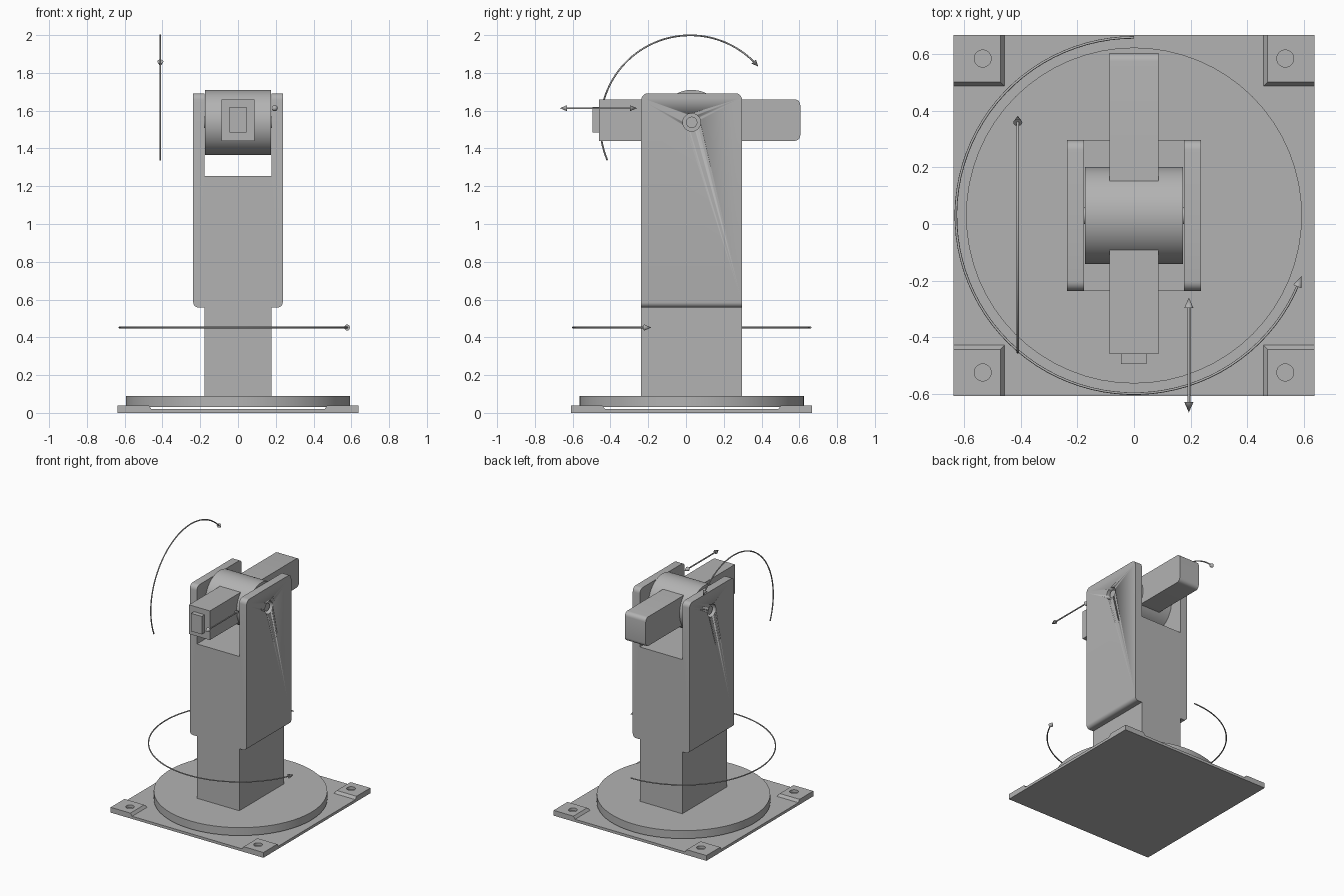
import bpy, bmesh, math
from mathutils import Vector

if "Cube" in bpy.data.objects:
    bpy.data.objects.remove(bpy.data.objects["Cube"])

CY = 0.03           # shared centre line in y
PIVOT_Z = 1.538     # height of the tilting axis

grey = bpy.data.materials.new("light_grey")
grey.diffuse_color = (0.45, 0.45, 0.45, 1)
grey.use_nodes = True
grey.node_tree.nodes["Principled BSDF"].inputs["Base Color"].default_value = grey.diffuse_color


def finish(name, bm, smooth=True):
    bmesh.ops.recalc_face_normals(bm, faces=bm.faces[:])
    me = bpy.data.meshes.new(name)
    bm.to_mesh(me)
    bm.free()
    ob = bpy.data.objects.new(name, me)
    bpy.context.collection.objects.link(ob)
    me.materials.append(grey)
    if smooth:
        bpy.ops.object.select_all(action='DESELECT')
        ob.select_set(True)
        bpy.context.view_layer.objects.active = ob
        bpy.ops.object.shade_smooth_by_angle(angle=math.radians(30))
    return ob


def round_edges(bm, rule, radius):
    edges = [e for e in bm.edges if rule(e.verts[0].co, e.verts[1].co)]
    bmesh.ops.bevel(bm, geom=edges, offset=radius, segments=5, profile=0.5, affect='EDGES')


def box_bm(x0, x1, y0, y1, z0, z1):
    bm = bmesh.new()
    bmesh.ops.create_cube(bm, size=1)
    for v in bm.verts:
        v.co = (x1 if v.co.x > 0 else x0, y1 if v.co.y > 0 else y0, z1 if v.co.z > 0 else z0)
    return bm


def rod(name, a, b, r1, r2=None, seg=48):
    """Cylinder or cone from point a to point b."""
    a, b = Vector(a), Vector(b)
    bm = bmesh.new()
    bmesh.ops.create_cone(bm, cap_ends=True, segments=seg, radius1=r1,
                          radius2=r1 if r2 is None else r2, depth=(b - a).length)
    bm.transform((b - a).to_track_quat('Z', 'Y').to_matrix().to_4x4())
    bmesh.ops.translate(bm, verts=bm.verts[:], vec=(a + b) / 2)
    return finish(name, bm)


def cut(ob, cutter):
    cutter.hide_render = True
    cutter.hide_set(True)
    m = ob.modifiers.new("cut", 'BOOLEAN')
    m.operation = 'DIFFERENCE'
    m.solver = 'EXACT'
    m.object = cutter


def arc_tube(name, point, a0, a1, r=0.0045, steps=48):
    """Swept tube along point(angle)."""
    cu = bpy.data.curves.new(name, 'CURVE')
    cu.dimensions = '3D'
    cu.bevel_depth = r
    cu.bevel_resolution = 2
    cu.use_fill_caps = True
    sp = cu.splines.new('POLY')
    sp.points.add(steps)
    for i, p in enumerate(sp.points):
        p.co = (*point(math.radians(a0 + (a1 - a0) * i / steps)), 1)
    ob = bpy.data.objects.new(name, cu)
    bpy.context.collection.objects.link(ob)
    cu.materials.append(grey)


# Base plate with four chamfered, drilled corner pads
finish("base_plate", box_bm(-0.638, 0.638, CY - 0.638, CY + 0.638, 0, 0.02), False)
for sx in (-1, 1):
    for sy in (-1, 1):
        bm = box_bm(0.455, 0.638, 0.455, 0.638, 0.015, 0.04)
        for v in bm.verts:
            if v.co.z > 0.03:
                v.co.x = max(v.co.x, 0.473)
                v.co.y = max(v.co.y, 0.473)
            v.co.x *= sx
            v.co.y = v.co.y * sy + CY
        pad = finish("corner_pad", bm, False)
        hx, hy = sx * 0.535, CY + sy * 0.555
        cut(pad, rod("pad_hole_cutter", (hx, hy, 0), (hx, hy, 0.06), 0.03, seg=32))

# Turntable disc
rod("turntable", (0, CY, 0.03), (0, CY, 0.09), 0.594, seg=64)

# Column and fork in one profile, extruded front to back
half = [(0.177, 0.08), (0.177, 0.558), (0.237, 0.558), (0.237, 1.692), (0.177, 1.692), (0.177, 1.255)]
outline = half + [(-x, z) for x, z in reversed(half)]
bm = bmesh.new()
face = bm.faces.new([bm.verts.new((x, CY - 0.267, z)) for x, z in outline])
ext = bmesh.ops.extrude_face_region(bm, geom=[face])
bmesh.ops.translate(bm, verts=[g for g in ext["geom"] if isinstance(g, bmesh.types.BMVert)],
                    vec=(0, 0.534, 0))
bmesh.ops.recalc_face_normals(bm, faces=bm.faces[:])
round_edges(bm, lambda a, b: abs(a.z - 1.692) < 1e-4 and abs(b.z - 1.692) < 1e-4
            and abs(a.y - b.y) < 1e-4, 0.035)
round_edges(bm, lambda a, b: abs(a.z - 0.558) < 1e-4 and abs(b.z - 0.558) < 1e-4
            and abs(a.x) > 0.23 and abs(b.x) > 0.23, 0.028)
fork = finish("column_fork", bm)
cut(fork, rod("pivot_hole_cutter", (-0.3, CY, PIVOT_Z), (0.3, CY, PIVOT_Z), 0.047))

# Tilting drum on its pivot pin
rod("drum", (-0.174, CY, PIVOT_Z), (0.174, CY, PIVOT_Z), 0.172, seg=64)
rod("pivot_pin", (-0.222, CY, PIVOT_Z), (0.222, CY, PIVOT_Z), 0.03)

# Rear arm with rounded end, front arm with square tip
bm = box_bm(-0.087, 0.087, CY + 0.05, 0.605, 1.44, 1.66)
round_edges(bm, lambda a, b: a.y > 0.6 and b.y > 0.6 and abs(a.z - b.z) < 1e-4, 0.03)
finish("rear_arm", bm)
finish("front_arm", box_bm(-0.087, 0.087, -0.46, CY - 0.05, 1.44, 1.66), False)
finish("front_tip", box_bm(-0.046, 0.044, -0.495, -0.455, 1.485, 1.62), False)


# Motion arrow around the turntable
def pan(t):
    return Vector((0.63 * math.cos(t), CY + 0.63 * math.sin(t), 0.452))


arc_tube("pan_arrow_line", pan, 90, 337.5, steps=64)
rod("pan_arrow_head", pan(math.radians(336.5)), pan(math.radians(340.2)), 0.016, 0, 24)


# Motion arrow around the tilting axis
def tilt(t):
    return Vector((-0.411, 0.022 + 0.476 * math.cos(t), 1.523 + 0.476 * math.sin(t)))


arc_tube("tilt_arrow_line", tilt, 203, 44)
rod("tilt_arrow_head", tilt(math.radians(45)), tilt(math.radians(40.8)), 0.016, 0, 24)

# Straight double arrow beside the front arm
ax, az = 0.194, 1.613
rod("slide_arrow_line", (ax, -0.64, az), (ax, -0.29, az), 0.005, seg=16)
rod("slide_arrow_head", (ax, -0.63, az), (ax, -0.667, az), 0.016, 0, 24)
rod("slide_arrow_head", (ax, -0.297, az), (ax, -0.26, az), 0.016, 0, 24)
